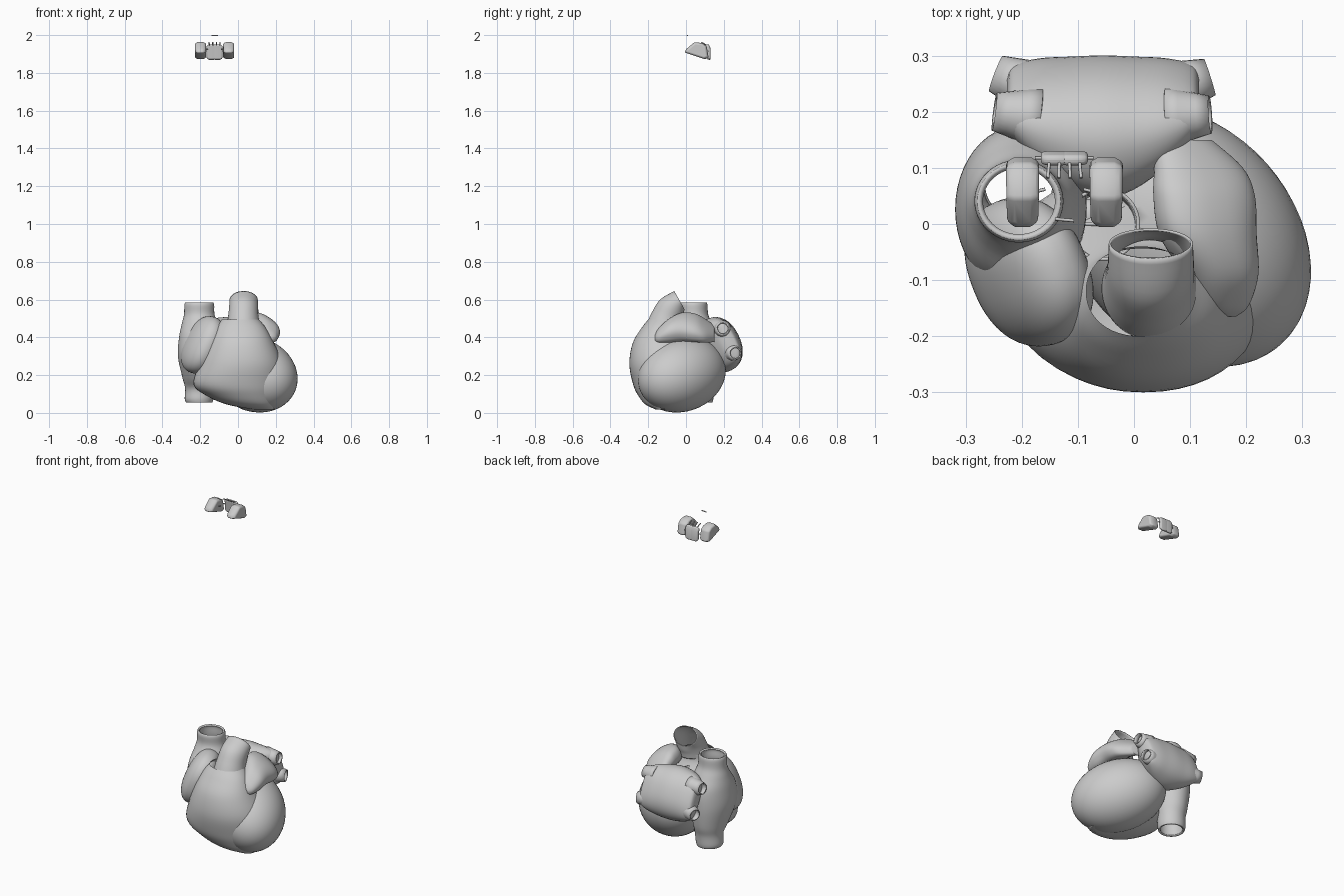
import bpy, bmesh, math
from mathutils import Vector, Matrix, Euler

if "Cube" in bpy.data.objects:
    bpy.data.objects.remove(bpy.data.objects["Cube"])


def finish(name, bm, thick=0, angle=50):
    bmesh.ops.recalc_face_normals(bm, faces=bm.faces[:])
    me = bpy.data.meshes.new(name)
    bm.to_mesh(me)
    bm.free()
    ob = bpy.data.objects.new(name, me)
    bpy.context.collection.objects.link(ob)
    bpy.ops.object.select_all(action='DESELECT')
    bpy.context.view_layer.objects.active = ob
    ob.select_set(True)
    bpy.ops.object.shade_smooth_by_angle(angle=math.radians(angle))
    if thick:
        m = ob.modifiers.new("wall", 'SOLIDIFY')
        m.thickness = thick
        m.offset = -1
    return ob


def spline(a, b, c, d, t):
    return 0.5 * (2 * b + (c - a) * t + (2 * a - 5 * b + 4 * c - d) * t * t
                  + (3 * b - a - 3 * c + d) * t ** 3)


def loft(name, rings, caps=(False, False), power=1.0, n=48, sub=5, thick=0):
    """Skin smooth rings, each given as (centre, half axis u, half axis v)."""
    R = [[Vector(v) for v in r] for r in rings]
    fine = []
    for i in range(len(R) - 1):
        q = [R[max(i - 1, 0)], R[i], R[i + 1], R[min(i + 2, len(R) - 1)]]
        for s in range(sub):
            fine.append([spline(*[r[k] for r in q], s / sub) for k in range(3)])
    fine.append(R[-1])
    bm = bmesh.new()
    loops = []
    for c, u, v in fine:
        loop = []
        for j in range(n):
            a = 2 * math.pi * j / n
            x, y = math.cos(a), math.sin(a)
            x = math.copysign(abs(x) ** power, x)
            y = math.copysign(abs(y) ** power, y)
            loop.append(bm.verts.new(c + u * x + v * y))
        loops.append(loop)
    for A, B in zip(loops, loops[1:]):
        for j in range(n):
            k = (j + 1) % n
            bm.faces.new((A[j], A[k], B[k], B[j]))
    if caps[0]:
        bm.faces.new(loops[0])
    if caps[1]:
        bm.faces.new(loops[-1])
    return finish(name, bm, thick)


def slab(z, x0, x1, y0, y1):
    return (((x0 + x1) / 2, (y0 + y1) / 2, z), ((x1 - x0) / 2, 0, 0), (0, (y1 - y0) / 2, 0))


def blob(name, centre, radii, rot=(0, 0, 0), power=1.0):
    bm = bmesh.new()
    bmesh.ops.create_uvsphere(bm, u_segments=48, v_segments=28, radius=1)
    for v in bm.verts:
        v.co = Vector([math.copysign(abs(c) ** power, c) * r for c, r in zip(v.co, radii)])
    M = Matrix.Translation(centre) @ Euler([math.radians(a) for a in rot]).to_matrix().to_4x4()
    bm.transform(M)
    return finish(name, bm)


def tube(name, a, b, r0, r1, thick=0, caps=(True, True), n=24):
    a, b = Vector(a), Vector(b)
    d = (b - a).normalized()
    u = d.orthogonal().normalized()
    v = d.cross(u)
    return loft(name, [(a, u * r0, v * r0), (b, u * r1, v * r1)], caps, n=n, sub=3, thick=thick)


# left ventricle: egg whose long axis points down, forward and outward
axis = Vector((0.64, -0.72, -0.256)).normalized()
lv = blob("left_ventricle", (0, 0, 0), (0.196, 0.196, 0.262))
lv.data.transform(Matrix.Translation((0.09, -0.022, 0.203)) @ axis.to_track_quat('Z', 'Y').to_matrix().to_4x4())

# hole in the left ventricle under the aortic root
root = Vector((-0.055, 0.0, 0.37))
cutter = tube("root_cutter", root - Vector((0, 0, 0.12)), root + Vector((0, 0, 0.12)), 0.06, 0.06, n=36)
cutter.hide_render = True
cutter.hide_viewport = True
cut = lv.modifiers.new("root_hole", 'BOOLEAN')
cut.operation, cut.object = 'DIFFERENCE', cutter

# right ventricle: stacked slices, open where the trunk leaves
loft("right_ventricle", [slab(*s) for s in (
    (0.018, 0.08, 0.19, -0.16, -0.07), (0.045, -0.06, 0.205, -0.215, 0.0),
    (0.09, -0.165, 0.225, -0.252, 0.06), (0.15, -0.235, 0.242, -0.28, 0.09),
    (0.26, -0.205, 0.238, -0.30, 0.08), (0.37, -0.155, 0.19, -0.282, 0.01),
    (0.45, -0.115, 0.147, -0.235, -0.04), (0.495, -0.085, 0.11, -0.2, -0.04))],
    (True, False), power=0.93)

# right atrium running from lower to upper great vein, open at both ends
loft("right_atrium_and_great_veins", [slab(*s) for s in (
    (0.055, -0.275, -0.135, 0.0, 0.14), (0.075, -0.282, -0.13, -0.005, 0.145),
    (0.13, -0.28, -0.125, -0.01, 0.15), (0.19, -0.295, -0.11, -0.06, 0.165),
    (0.30, -0.318, -0.09, -0.12, 0.175), (0.40, -0.312, -0.085, -0.11, 0.17),
    (0.47, -0.298, -0.105, -0.06, 0.14), (0.52, -0.286, -0.124, -0.033, 0.118),
    (0.57, -0.284, -0.126, -0.033, 0.114), (0.585, -0.279, -0.131, -0.028, 0.109))],
    thick=0.011)

# right auricle: lobe wrapping forward around the atrium
blob("right_auricle", (-0.187, -0.085, 0.36), (0.083, 0.137, 0.16), (6, 24, 24), 0.88)

# left auricle: flattened lobe tapering forward, sloping down outward
loft("left_auricle", [((cx, y, cz), (a, 0, -0.6 * a), (0.5 * b, 0, b)) for y, cx, cz, a, b in (
    (-0.165, 0.168, 0.395, 0.012, 0.012), (-0.145, 0.163, 0.41, 0.038, 0.028),
    (-0.09, 0.155, 0.435, 0.06, 0.048), (-0.02, 0.132, 0.455, 0.08, 0.054),
    (0.05, 0.125, 0.45, 0.085, 0.05), (0.10, 0.115, 0.435, 0.075, 0.04),
    (0.15, 0.085, 0.42, 0.05, 0.03))], (True, True), power=0.85)

# left atrium: pillow at the back, flattening toward the vein pairs at each end
tilt = Vector((0, -0.43, 0.9)).normalized()
depth = Vector((0, 0.9, 0.43)).normalized()
loft("left_atrium", [((x, y, z), tilt * a, depth * b) for x, y, z, a, b in (
    (-0.226, 0.225, 0.378, 0.085, 0.02), (-0.215, 0.22, 0.377, 0.11, 0.045),
    (-0.17, 0.20, 0.37, 0.132, 0.08), (-0.11, 0.18, 0.362, 0.145, 0.107),
    (-0.055, 0.173, 0.36, 0.15, 0.117), (0.0, 0.18, 0.362, 0.145, 0.107),
    (0.06, 0.20, 0.37, 0.132, 0.08), (0.105, 0.22, 0.377, 0.11, 0.045),
    (0.116, 0.225, 0.378, 0.085, 0.02))], (True, True), power=0.9)

# four short flared lung vein stubs
for label, inner, outer in (
        ("upper_left", (0.06, 0.19, 0.44), (0.136, 0.195, 0.447)),
        ("lower_left", (0.05, 0.235, 0.32), (0.135, 0.262, 0.316)),
        ("upper_right", (-0.17, 0.19, 0.44), (-0.249, 0.2, 0.445)),
        ("lower_right", (-0.16, 0.235, 0.32), (-0.246, 0.268, 0.312))):
    tube(label + "_lung_vein", inner, outer, 0.054, 0.034, 0.007, (False, False))

# pulmonary trunk: open tube bending backwards
loft("pulmonary_trunk", [
    ((0.028, -0.115, 0.475), (0.086, 0, 0), (0, -0.09, 0.005)),
    ((0.028, -0.10, 0.515), (0.08, 0, 0), (0, -0.08, 0.018)),
    ((0.03, -0.075, 0.56), (0.077, 0, 0), (0, -0.062, 0.04)),
    ((0.03, -0.035, 0.597), (0.075, 0, 0), (0, -0.027, 0.048))], thick=0.004)

# aortic root with three closed cusps and fine cords
tube("aortic_root", root - Vector((0, 0, 0.09)), root + Vector((0, 0, 0.06)),
     0.058, 0.066, 0.006, (False, False), 36)
for i in range(3):
    a = math.radians(120 * i + 30)
    d = Vector((math.cos(a), math.sin(a), 0))
    blob("valve_cusp", root + d * 0.03 - Vector((0, 0, 0.05)), (0.03, 0.03, 0.022))
    tube("valve_cord", root, root + Vector((d.y, -d.x, 0)) * 0.06, 0.004, 0.004, n=8)


def wedge(name, x0, x1, profile, taper=0.85):
    """Bevelled block: a side profile (y, z) swept across x, narrower at its outer ends."""
    bm = bmesh.new()
    mid = (x0 + x1) / 2
    h = (x1 - x0) / 2
    yc = sum(p[0] for p in profile) / len(profile)
    zc = sum(p[1] for p in profile) / len(profile)
    loops = []
    for f, s in ((-1, taper), (-0.5, 1), (0.5, 1), (1, taper)):
        loops.append([bm.verts.new((mid + f * h * (1 - max(0, 0.06 - y)),
                                    yc + (y - yc) * s, zc + (z - zc) * s)) for y, z in profile])
    n = len(profile)
    for A, B in zip(loops, loops[1:]):
        for j in range(n):
            bm.faces.new((A[j], A[(j + 1) % n], B[(j + 1) % n], B[j]))
    bm.faces.new(loops[0])
    bm.faces.new(loops[-1])
    ob = finish(name, bm)
    m = ob.modifiers.new("round", 'BEVEL')
    m.width, m.segments, m.limit_method = 0.006, 3, 'ANGLE'


# floating cluster high above: two side lobes, a centre lobe, rods and a top bar
side = [(-0.008, 1.908), (0.0, 1.925), (0.045, 1.963), (0.085, 1.958),
        (0.110, 1.94), (0.12, 1.88), (0.1, 1.872)]
cx = -0.124
for s in (-1, 1):
    wedge("floating_side_lobe", *sorted((cx + s * 0.045, cx + s * 0.104)), side)
    wedge("floating_centre_lobe", *sorted((cx - s * 0.01, cx + s * 0.042)),
          [(0.104, 1.948), (0.12, 1.952), (0.13, 1.93), (0.13, 1.868), (0.112, 1.872)])
    tube("floating_link", (cx + s * 0.034, 0.062, 1.925), (cx + s * 0.05, 0.058, 1.925), 0.003, 0.003, n=8)
    for k in (0.009, 0.027):
        tube("floating_prong", (cx + s * k, 0.112, 1.945), (cx + s * k * 1.1, 0.082, 1.962), 0.003, 0.003, n=8)
tube("floating_crossbar", (cx - 0.052, 0.118, 1.915), (cx + 0.052, 0.118, 1.915), 0.003, 0.003, n=8)
tube("floating_top_bar", (cx - 0.017, 0.009, 1.997), (cx + 0.017, 0.006, 1.997), 0.003, 0.003, n=8)
